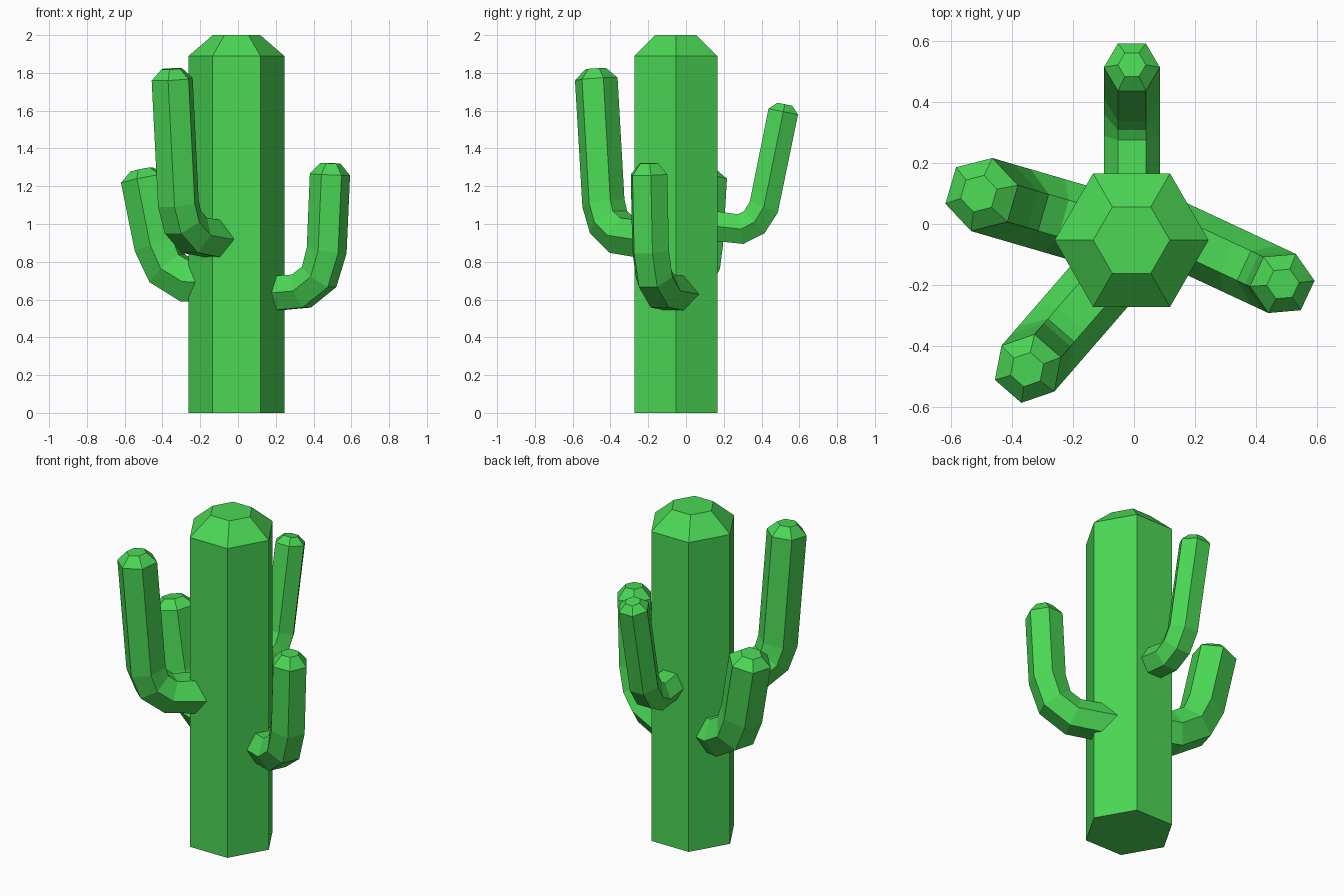
import bpy
import bmesh
import math
from mathutils import Vector

cube = bpy.data.objects.get("Cube")
if cube:
    bpy.data.objects.remove(cube)

# Single plant colour
green = bpy.data.materials.new("cactus_green")
green.use_nodes = True
COLOUR = (0.07, 0.68, 0.09, 1)
green.diffuse_color = COLOUR
green.node_tree.nodes["Principled BSDF"].inputs["Base Color"].default_value = COLOUR


def hex_ring(bm, centre, side, normal, radius):
    """Six vertices with two corners on the side axis."""
    ring = []
    for i in range(6):
        a = math.tau * i / 6
        ring.append(bm.verts.new(centre + radius * (math.cos(a) * side + math.sin(a) * normal)))
    return ring


def hex_tube(name, stations):
    """Loft hexagons through (centre, side, normal, radius) stations and close both ends."""
    bm = bmesh.new()
    rings = [hex_ring(bm, *s) for s in stations]
    for low, high in zip(rings, rings[1:]):
        for i in range(6):
            j = (i + 1) % 6
            bm.faces.new((low[i], low[j], high[j], high[i]))
    bm.faces.new(rings[0][::-1])
    bm.faces.new(rings[-1])
    bmesh.ops.recalc_face_normals(bm, faces=bm.faces)
    mesh = bpy.data.meshes.new(name)
    bm.to_mesh(mesh)
    bm.free()
    mesh.materials.append(green)
    bpy.context.collection.objects.link(bpy.data.objects.new(name, mesh))


def make_arm(name, base, heading, radius, path, cap):
    """Bent arm: path holds (distance out, height) in the vertical plane of heading."""
    out = Vector((*heading, 0)).normalized()
    up = Vector((0, 0, 1))
    side = out.cross(up)
    points = [Vector((*base, 0)) + out * s + up * z for s, z in path]
    steps = [(b - a).normalized() for a, b in zip(points, points[1:])]
    tangents = [steps[0]]
    tangents += [(a + b).normalized() for a, b in zip(steps, steps[1:])]
    tangents.append(steps[-1])
    stations = [(p, side, side.cross(t), radius) for p, t in zip(points, tangents)]
    # Bevelled tip
    end = tangents[-1]
    stations.append((points[-1] + end * cap, side, side.cross(end), radius * 0.5))
    hex_tube(name, stations)


# Trunk with bevelled top
X, Y = Vector((1, 0, 0)), Vector((0, 1, 0))
hex_tube("trunk", [(Vector((-0.008, -0.053, z)), X, Y, r)
                   for z, r in ((0, 0.253), (1.89, 0.253), (2, 0.126))])

# Four arms around the trunk
make_arm("front_arm", (-0.11, -0.2), (-0.655, -0.755), 0.115,
         [(-0.08, 0.91), (0.185, 0.94), (0.278, 1.01), (0.314, 1.11), (0.364, 1.767)], 0.055)
make_arm("left_arm", (0.175, -0.05), (0.906, -0.423), 0.107,
         [(-0.1, 0.625), (0.177, 0.645), (0.281, 0.72), (0.325, 0.86), (0.344, 1.262)], 0.06)
make_arm("right_arm", (-0.1, -0.02), (-0.96, 0.28), 0.125,
         [(0, 0.69), (0.167, 0.695), (0.286, 0.765), (0.344, 0.89), (0.417, 1.24)], 0.05)
make_arm("back_arm", (-0.007, 0.1), (0, 1), 0.092,
         [(0, 0.995), (0.19, 0.973), (0.262, 1.01), (0.312, 1.09), (0.415, 1.595)], 0.04)
